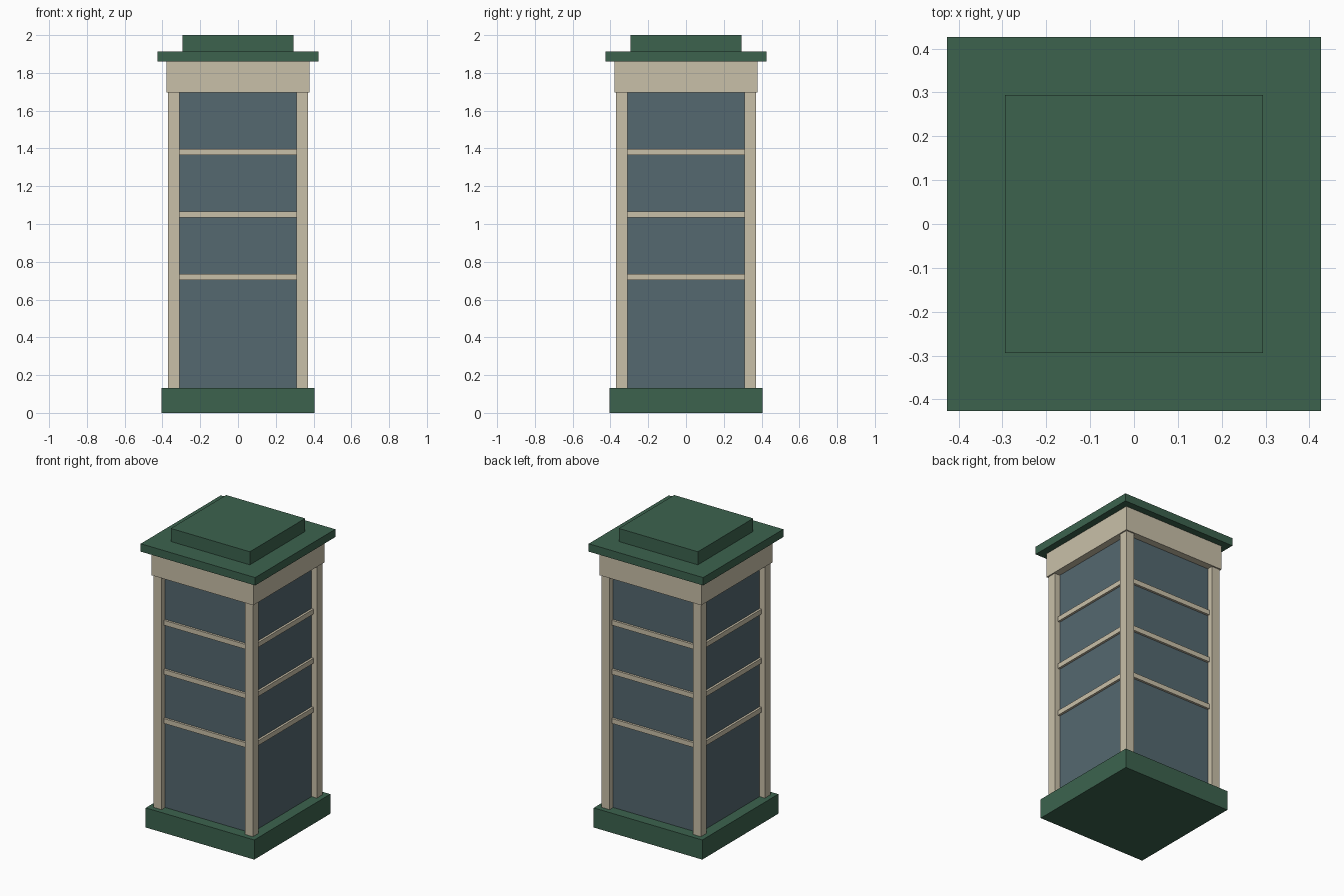
import bpy

if "Cube" in bpy.data.objects:
    bpy.data.objects.remove(bpy.data.objects["Cube"])


def material(name, rgb):
    m = bpy.data.materials.new(name)
    m.diffuse_color = (*rgb, 1.0)
    m.use_nodes = True
    m.node_tree.nodes["Principled BSDF"].inputs["Base Color"].default_value = m.diffuse_color
    return m


green = material("dark_green", (0.045, 0.124, 0.076))
cream = material("cream", (0.584, 0.527, 0.397))
glass = material("blue_grey_glass", (0.089, 0.138, 0.162))


def box(name, lo, hi, mat):
    bpy.ops.mesh.primitive_cube_add(
        size=1, location=[(a + b) / 2 for a, b in zip(lo, hi)])
    ob = bpy.context.object
    ob.name = name
    ob.scale = [b - a for a, b in zip(lo, hi)]
    bpy.ops.object.transform_apply(location=False, rotation=False, scale=True)
    ob.data.materials.append(mat)
    return ob


def slab(name, half, z0, z1, mat):
    return box(name, (-half, -half, z0), (half, half, z1), mat)


BASE_TOP, FRIEZE = 0.132, 1.695

# Stacked square slabs
slab("base_plinth", 0.404, 0.0, BASE_TOP, green)
slab("glazed_core", 0.331, BASE_TOP, FRIEZE, glass)
slab("frieze", 0.379, FRIEZE, 1.859, cream)
slab("roof_slab", 0.426, 1.859, 1.912, green)
slab("roof_cap", 0.294, 1.912, 2.0, green)

# Corner posts
for sx in (-1, 1):
    for sy in (-1, 1):
        x, y = sx * 0.34, sy * 0.34
        box("corner_post", (x - 0.03, y - 0.03, BASE_TOP),
            (x + 0.03, y + 0.03, FRIEZE), cream)

# Glazing bars on all four sides, at three heights
IN, OUT, H = 0.325, 0.346, 0.0165
for z in (0.72, 1.05, 1.381):
    for s in (-1, 1):
        a, b = sorted((s * IN, s * OUT))
        box("glazing_bar", (-0.31, a, z - H), (0.31, b, z + H), cream)
        box("glazing_bar", (a, -0.31, z - H), (b, 0.31, z + H), cream)
